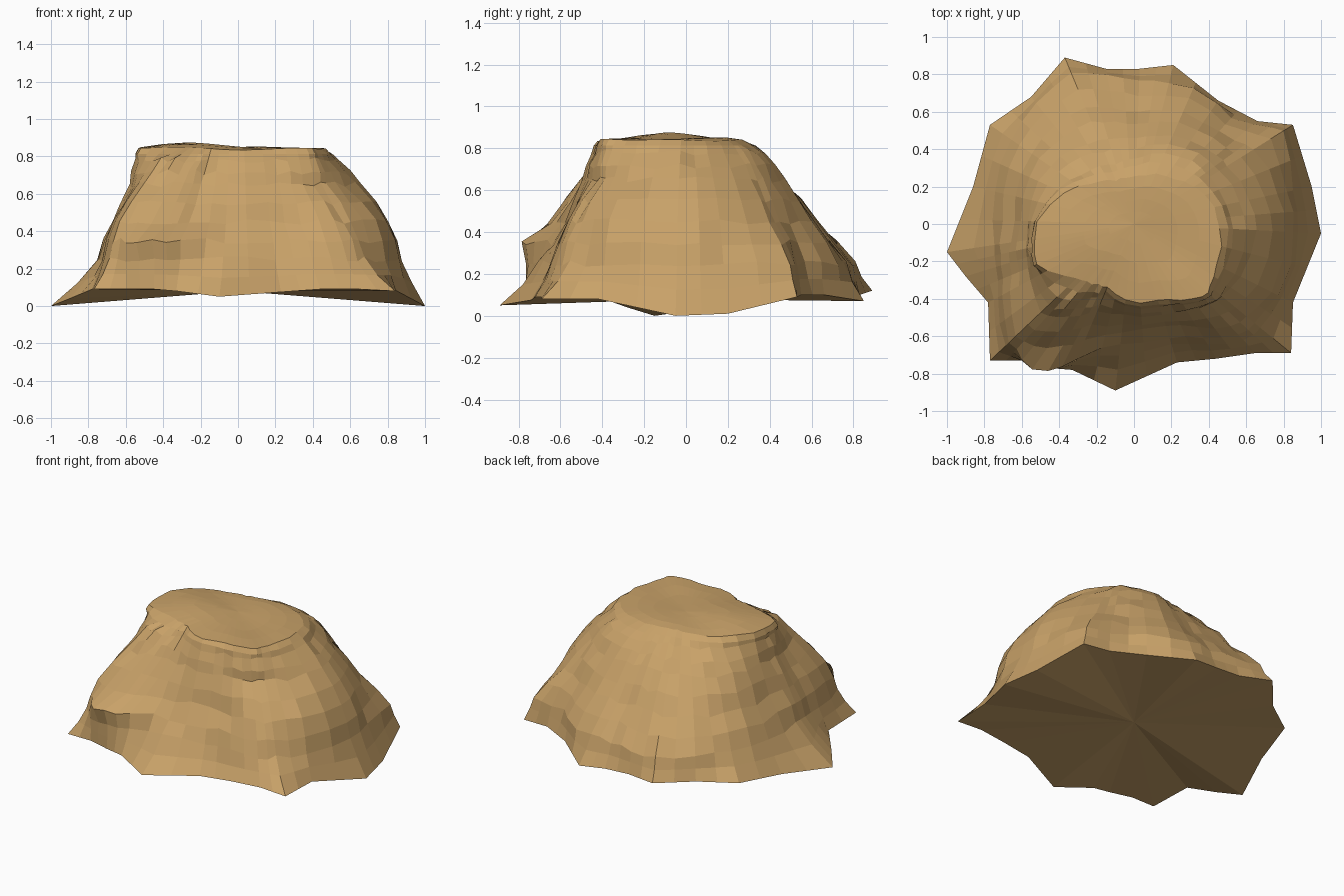
import bpy, bmesh, math, random
from math import cos, sin, exp

if "Cube" in bpy.data.objects:
    bpy.data.objects.remove(bpy.data.objects["Cube"])

random.seed(4)

# Foot outline, counter-clockwise from the right-hand point (x, y, z)
FOOT = [(1, -.05, 0), (.95, .2, .01), (.85, .53, .09), (.66, .55, .10), (.45, .66, .10),
        (.21, .85, .07), (.03, .83, .09), (-.15, .83, .10), (-.37, .89, .12),
        (-.55, .68, .10), (-.77, .53, .09), (-.86, .2, .05), (-1, -.15, 0),
        (-.9, -.28, .04), (-.78, -.42, .09), (-.77, -.73, .09), (-.6, -.73, .09),
        (-.45, -.77, .09), (-.33, -.78, .08), (-.1, -.89, .05), (.23, -.74, .075),
        (.44, -.72, .09), (.65, -.69, .09), (.84, -.69, .08), (.85, -.42, .08)]

# Contour radii every 22.5 degrees from +x, at each height
CONTOURS = [
    (.25, [.88, .87, .77, .79, .76, .87, .81, .78, .75, .78, .96, .76, .68, .68, .87, .89]),
    (.45, [.81, .77, .67, .65, .59, .68, .67, .66, .64, .71, .88, .64, .56, .58, .76, .83]),
    (.65, [.65, .61, .56, .51, .45, .48, .53, .56, .56, .61, .69, .50, .49, .51, .60, .65]),
    (.78, [.53, .49, .46, .41, .34, .34, .38, .46, .53, .58, .56, .41, .45, .47, .57, .54]),
    (.845, [.46, .41, .33, .29, .25, .25, .31, .42, .53, .56, .41, .36, .42, .43, .54, .49]),
]


def radius(table, a):
    """Radius of a contour at angle a."""
    f = (a % math.tau) / math.tau * 16
    i = int(f)
    return table[i % 16] * (1 - f + i) + table[(i + 1) % 16] * (f - i)


def bulge(a, z):
    """Radial bulges: boulder at the front left, ridge at the back right."""
    deg = math.degrees(a % math.tau)
    w = max(0, 1 - abs((deg - 239) / 11) ** 3)
    r = .12 * w * exp(-((z - .34) / .10) ** 2)
    w = max(0, 1 - abs(deg - 32) / 13)
    return r + .11 * w * exp(-((z - .25) / .16) ** 2)


def top_z(x, y):
    """Gently uneven summit, higher on the left."""
    return (.846 + .028 * exp(-((x + .30) / .22) ** 2 - ((y + .08) / .2) ** 2)
            + .006 * sin(9 * x + 4 * y) * sin(11 * y))


# Foot ring with midpoints
foot = []
for p, q in zip(FOOT, FOOT[1:] + FOOT[:1]):
    foot += [p, tuple((u + v) / 2 for u, v in zip(p, q))]
angles = [math.atan2(p[1], p[0]) for p in foot]

bm = bmesh.new()
rings = [[bm.verts.new(p) for p in foot]]


def add_ring(fn):
    rings.append([bm.verts.new(fn(i, a)) for i, a in enumerate(angles)])


# Flared skirt between the foot and the lowest contour
def skirt(i, a):
    x, y, z = foot[i]
    z = .5 * z + .5 * .25
    r = .42 * math.hypot(x, y) + .58 * (radius(CONTOURS[0][1], a) + bulge(a, .25))
    return r * cos(a), r * sin(a), z


add_ring(skirt)

# Rocky flanks: each contour plus one in between
levels = []
for (z0, t0), (z1, t1) in zip(CONTOURS, CONTOURS[1:]):
    levels += [(z0, t0), ((z0 + z1) / 2, [(u + v) / 2 + .008 for u, v in zip(t0, t1)])]
levels.append(CONTOURS[-1])
for z, t in levels:
    def flank(i, a):
        r = radius(t, a) + bulge(a, z) + random.uniform(-.007, .007)
        h = z + (random.uniform(-.015, .015) if z < .8 else 0)
        if z > .84:
            h = top_z(r * cos(a), r * sin(a)) - .006
        return r * cos(a), r * sin(a), h
    add_ring(flank)

# Summit rings
for k in (.75, .5, .25):
    def summit(i, a):
        r = radius(CONTOURS[-1][1], a) * k
        x, y = r * cos(a), r * sin(a)
        return x, y, top_z(x, y)
    add_ring(summit)

n = len(angles)
for lo, hi in zip(rings, rings[1:]):
    for i in range(n):
        j = (i + 1) % n
        bm.faces.new((lo[i], lo[j], hi[j], hi[i]))

# Close the summit and the underside
peak = bm.verts.new((0, 0, top_z(0, 0)))
under = bm.verts.new((0, 0, .08))
for i in range(n):
    j = (i + 1) % n
    bm.faces.new((rings[-1][i], rings[-1][j], peak))
    bm.faces.new((rings[0][j], rings[0][i], under))
bmesh.ops.recalc_face_normals(bm, faces=bm.faces)

mesh = bpy.data.meshes.new("rock_mound")
bm.to_mesh(mesh)
bm.free()
rock = bpy.data.objects.new("rock_mound", mesh)
bpy.context.collection.objects.link(rock)

# Sandstone colour
mat = bpy.data.materials.new("sandstone")
mat.diffuse_color = (.58, .36, .14, 1)
mat.use_nodes = True
mat.node_tree.nodes["Principled BSDF"].inputs["Base Color"].default_value = mat.diffuse_color
mesh.materials.append(mat)
